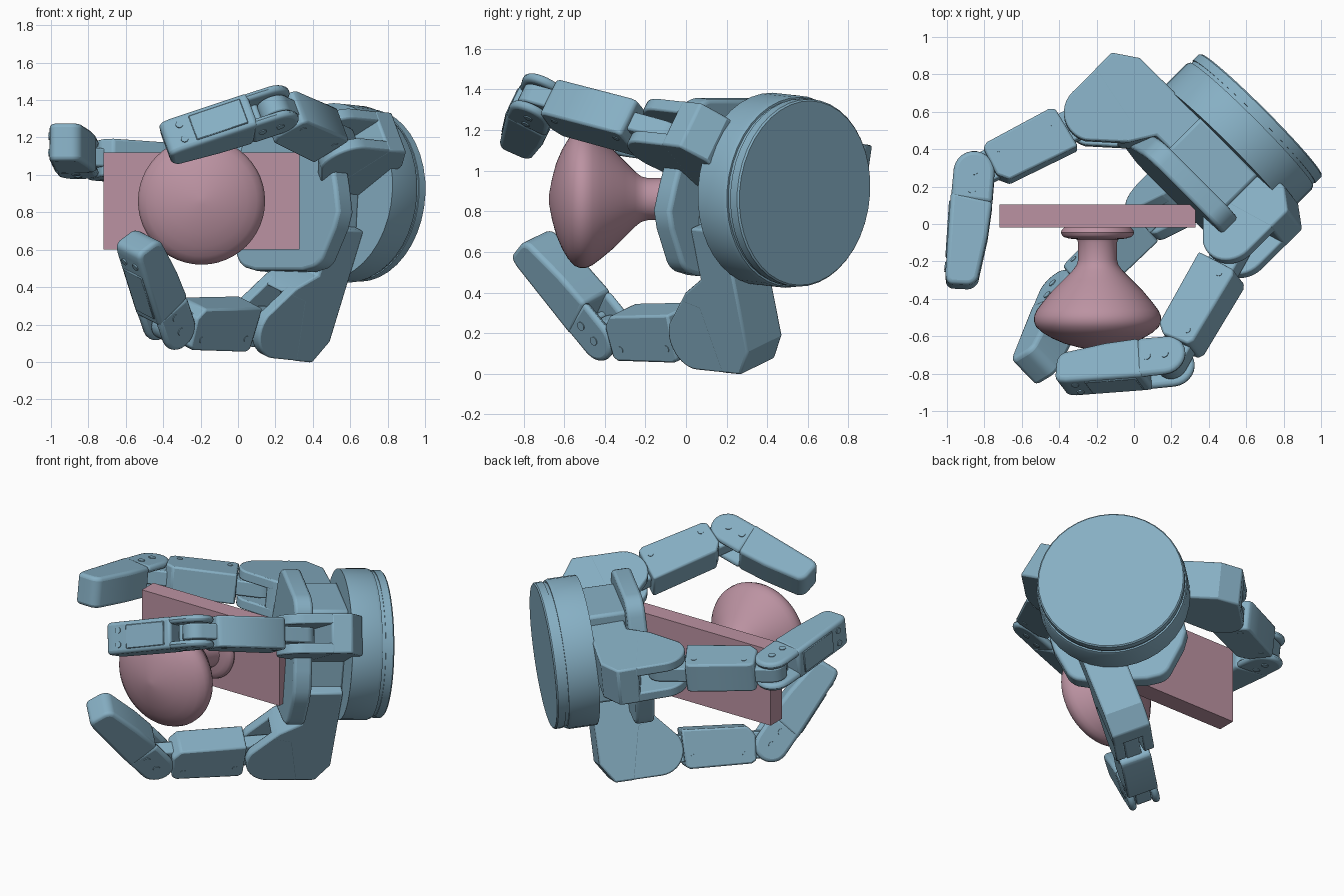
import bpy, bmesh, math
from mathutils import Vector as V

if "Cube" in bpy.data.objects:
    bpy.data.objects.remove(bpy.data.objects["Cube"])


def material(name, rgb):
    m = bpy.data.materials.new(name)
    m.diffuse_color = (*rgb, 1)
    m.use_nodes = True
    m.node_tree.nodes["Principled BSDF"].inputs["Base Color"].default_value = m.diffuse_color
    return m


BLUE = material("blue", (0.24, 0.43, 0.55))
PINK = material("pink", (0.50, 0.29, 0.36))
AXIS = V((-0.705, -0.705, 0.075)).normalized()    # hand axis, towards the fingers
BASE = V((0.68, 0.585, 0.89))                     # centre of the rear face
SIDE = V((0.707, -0.707, 0)).normalized()
UP = SIDE.cross(AXIS).normalized()
if UP.z < 0:
    UP = -UP


def finish(name, bm, mat, bevel=0.0, segs=2):
    bmesh.ops.recalc_face_normals(bm, faces=bm.faces)
    me = bpy.data.meshes.new(name)
    bm.to_mesh(me)
    bm.free()
    ob = bpy.data.objects.new(name, me)
    bpy.context.collection.objects.link(ob)
    me.materials.append(mat)
    bpy.ops.object.select_all(action='DESELECT')
    ob.select_set(True)
    bpy.context.view_layer.objects.active = ob
    bpy.ops.object.shade_smooth_by_angle(angle=math.radians(32))
    if bevel:
        b = ob.modifiers.new("bevel", 'BEVEL')
        b.width, b.segments, b.limit_method = bevel, segs, 'ANGLE'
        b.angle_limit = math.radians(35)
    return ob


def slab(bm, pts, d0, d1, o, x, y, n):
    """Extrude a 2D outline lying in the x, y plane from d0 to d1 along n."""
    rows = [[bm.verts.new(o + x * p[0] + y * p[1] + n * d) for p in pts] for d in (d0, d1)]
    bm.faces.new(rows[0])
    bm.faces.new(rows[1][::-1])
    k = len(pts)
    for i in range(k):
        j = (i + 1) % k
        bm.faces.new((rows[0][i], rows[1][i], rows[1][j], rows[0][j]))


def arc(r, a0, a1, cx=0, cy=0, n=12):
    angs = [math.radians(a0 + (a1 - a0) * i / n) for i in range(n + 1)]
    return [(cx + r * math.cos(t), cy + r * math.sin(t)) for t in angs]


def rect(x0, x1, y0, y1):
    return [(x0, y0), (x1, y0), (x1, y1), (x0, y1)]


def lathe(name, profile, o, axis, mat, segs):
    """Revolve (distance, radius) points around an axis."""
    e = axis.orthogonal().normalized()
    f = axis.cross(e)
    bm = bmesh.new()
    rings = [[bm.verts.new(o + axis * t + (e * math.cos(a) + f * math.sin(a)) * r)
              for a in (2 * math.pi * i / segs for i in range(segs))] for t, r in profile]
    for p, q in zip(rings, rings[1:]):
        for i in range(segs):
            j = (i + 1) % segs
            bm.faces.new((p[i], p[j], q[j], q[i]))
    bm.faces.new(rings[0])
    bm.faces.new(rings[-1])
    return finish(name, bm, mat)


# held object: plate and turned knob
bm = bmesh.new()
slab(bm, rect(-0.72, 0.33, 0.6, 1.12), -0.02, 0.105, V(), V((1, 0, 0)), V((0, 0, 1)), V((0, 1, 0)))
finish("door_plate", bm, PINK)
knob = [(0.02, 0.18), (0.03, 0.19), (0.045, 0.196), (0.06, 0.19), (0.07, 0.18), (0.078, 0.15),
        (0.082, 0.11), (0.10, 0.104), (0.19, 0.104), (0.22, 0.112), (0.25, 0.135), (0.30, 0.185),
        (0.36, 0.245), (0.42, 0.295), (0.46, 0.325), (0.49, 0.338), (0.52, 0.34), (0.55, 0.328),
        (0.58, 0.295), (0.61, 0.245), (0.64, 0.175), (0.66, 0.10), (0.675, 0.02)]
lathe("door_knob", knob, V((-0.195, 0, 0.86)), V((0, -1, 0)), PINK, 48)

# round wrist base with stepped rings
lathe("wrist_base", [(0, 0.455), (0.008, 0.463), (0.055, 0.463), (0.055, 0.457), (0.075, 0.457),
                     (0.075, 0.467), (0.095, 0.475), (0.27, 0.475), (0.27, 0.44)], BASE, AXIS, BLUE, 40)

# palm core and front plate
bm = bmesh.new()
slab(bm, rect(-0.22, 0.22, -0.28, 0.33), 0.26, 0.53, BASE, SIDE, UP, AXIS)
finish("palm_core", bm, BLUE, 0.02)
bm = bmesh.new()
half = [(0.18, -0.45)] + arc(0.12, -70, -20, 0.22, -0.32, 4) + [(0.405, -0.22), (0.43, -0.13),
        (0.40, 0.0), (0.33, 0.24)] + arc(0.14, 15, 85, 0.17, 0.285, 6)
slab(bm, half + [(-x, y) for x, y in half[::-1]], 0.505, 0.625, BASE, SIDE, UP, AXIS)
finish("palm_plate", bm, BLUE, 0.02, 3)


def finger(label, j1, j2, tip, reach):
    d1, d2 = (j2 - j1).normalized(), (tip - j2).normalized()
    n = d1.cross(d2).normalized()
    p1 = (d1 * d1.dot(d2) - d2).normalized()       # outward side of each link
    p2 = (d1 - d2 * d1.dot(d2)).normalized()
    ax = (AXIS - n * AXIS.dot(n)).normalized()
    out = n.cross(ax)
    if out.dot(p1) < 0:
        out = -out

    # knuckle bracket: solid body with two rounded cheeks around the joint
    bm = bmesh.new()
    slab(bm, [(0.157, -0.17), (-0.17, -0.1), (-0.2, 0.02), (-0.25, -0.02), (-0.33, -0.15),
              (-reach, -0.15), (-reach, -0.385), (0.03, -0.385), (0.157, -0.30)],
         -0.127, 0.127, j1, out, ax, n)
    finish(label + "_knuckle", bm, BLUE, 0.012)
    bm = bmesh.new()
    for s in (-1, 1):
        slab(bm, arc(0.155, 0, 120) + [(-0.25, -0.02), (-0.25, -0.2), (0.155, -0.2)],
             s * 0.06, s * 0.126, j1, out, ax, n)
    finish(label + "_knuckle_cheeks", bm, BLUE, 0.01)

    # inner link: block body with a tongue reaching both joints
    ln = (j2 - j1).length
    bm = bmesh.new()
    slab(bm, arc(0.085, 90, 270) + arc(0.085, -90, 90, ln), -0.05, 0.05, j1, d1, p1, n)
    finish(label + "_tongue", bm, BLUE, 0.01)
    bm = bmesh.new()
    slab(bm, [(0.15, -0.125), (ln - 0.15, -0.125), (ln - 0.10, -0.07), (ln - 0.10, 0.09),
              (ln - 0.13, 0.11), (0.20, 0.125), (0.17, 0.11)], -0.10, 0.10, j1, d1, p1, n)
    finish(label + "_inner_link", bm, BLUE, 0.012)

    # outer link: fork over the joint, tapering to a rounded tip
    body = [(0.12, 0.11), (0.56, 0.085)] + arc(0.04, 75, 0, 0.58, 0.04, 5) + \
           arc(0.065, 0, -75, 0.55, -0.03, 6) + [(0.34, -0.115), (0.15, -0.118)]
    bm = bmesh.new()
    slab(bm, body, -0.102, 0.102, j2, d2, p2, n)
    for s in (-1, 1):
        slab(bm, arc(0.11, 90, 270) + [(0.16, -0.117), (0.16, 0.105)], s * 0.055, s * 0.101, j2, d2, p2, n)
    finish(label + "_outer_link", bm, BLUE, 0.025, 3)

    # cover panels and screw heads
    bm = bmesh.new()
    slab(bm, [(0.17, 0.09), (0.46, 0.07), (0.46, 0.097), (0.17, 0.114)], -0.075, 0.075, j2, d2, p2, n)
    finish(label + "_cover", bm, BLUE, 0.004, 1)
    bm = bmesh.new()
    for l in (0.0, 0.10):
        slab(bm, arc(0.022, 0, 337.5, l, 0.0, 15), -0.106, 0.106, j2, d2, p2, n)
    for l in (0.22, ln - 0.17):
        slab(bm, arc(0.018, 0, 337.5, l, 0.05, 15), -0.103, 0.103, j1, d1, p1, n)
    for s in (-1, 1):
        slab(bm, arc(0.02, 0, 337.5, 0.52, s * 0.045, 15), 0.05, 0.094, j2, d2, n, p2)
    finish(label + "_screws", bm, BLUE)


finger("front_finger", V((0.55, -0.10, 1.17)), V((0.195, -0.735, 1.345)), V((-0.34, -0.805, 1.18)), 0.48)
finger("rear_finger", V((-0.22, 0.58, 1.045)), V((-0.855, 0.27, 1.09)), V((-0.92, -0.25, 1.165)), 0.50)
finger("lower_finger", V((0.15, 0.11, 0.205)), V((-0.37, -0.385, 0.195)), V((-0.52, -0.72, 0.585)), 0.60)
